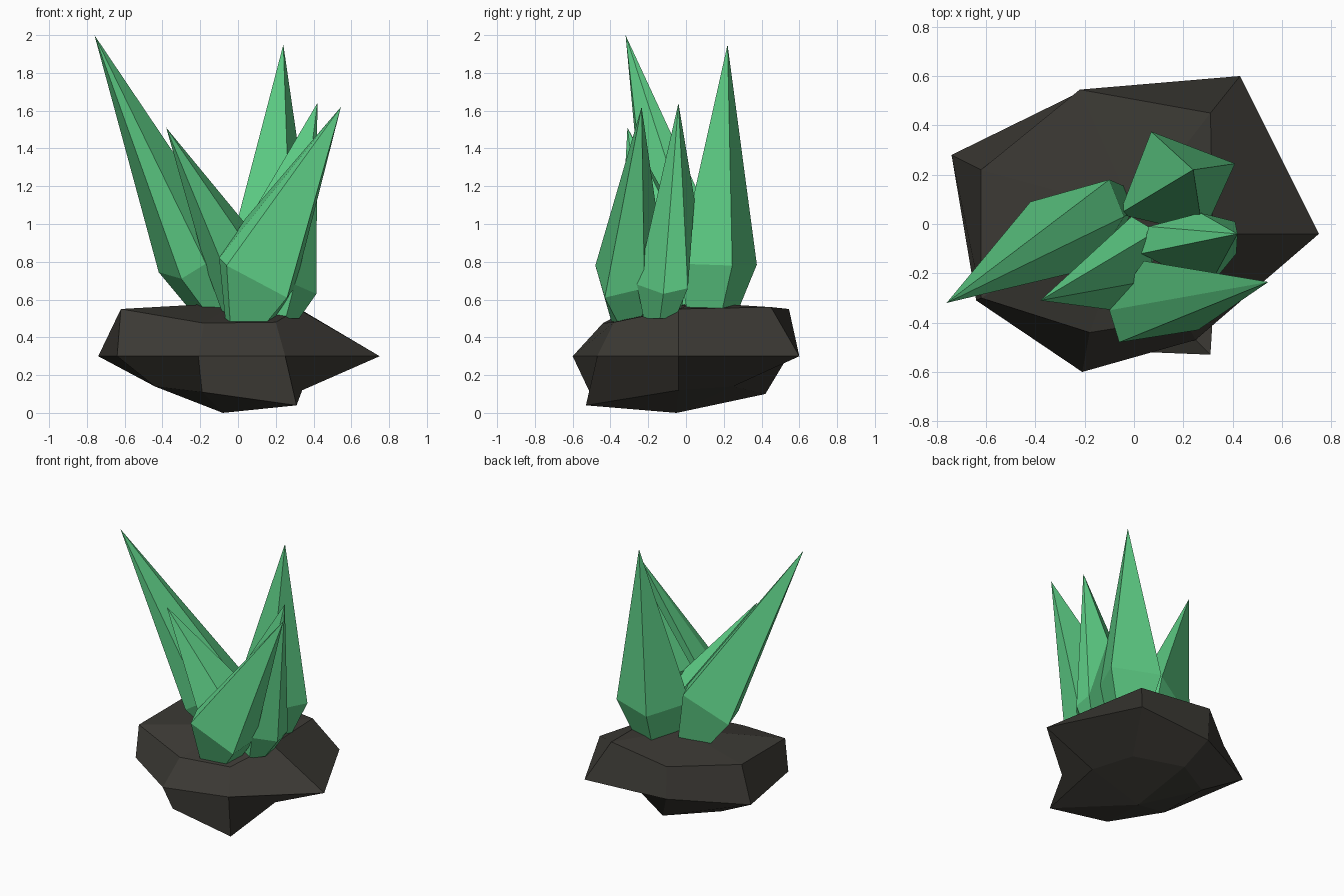
import bpy, bmesh


def material(name, rgb):
    m = bpy.data.materials.new(name)
    m.diffuse_color = (*rgb, 1)
    return m


rock_mat = material("dark_stone", (0.045, 0.042, 0.035))
green_mat = material("crystal_green", (0.11, 0.61, 0.235))


def lofted(name, rings, low, high, mat):
    """Join rings of equal size, closing each end with a fan to a point."""
    bm = bmesh.new()
    loops = [[bm.verts.new(p) for p in ring] for ring in rings]
    n = len(loops[0])
    for a, b in zip(loops, loops[1:]):
        for i in range(n):
            j = (i + 1) % n
            bm.faces.new((a[i], a[j], b[j], b[i]))
    for loop, point in ((loops[0], low), (loops[-1], high)):
        v = bm.verts.new(point)
        for i in range(n):
            bm.faces.new((loop[i], loop[(i + 1) % n], v))
    bmesh.ops.recalc_face_normals(bm, faces=bm.faces)
    mesh = bpy.data.meshes.new(name)
    bm.to_mesh(mesh)
    bm.free()
    mesh.materials.append(mat)
    obj = bpy.data.objects.new(name, mesh)
    bpy.context.collection.objects.link(obj)
    return obj


def crystal(name, tip, shoulder, base, scale=0.62):
    """Pointed crystal: small foot ring, wide tilted shoulder, sharp tip."""
    n = len(shoulder)
    cx = sum(p[0] for p in shoulder) / n
    cy = sum(p[1] for p in shoulder) / n
    foot = [(base[0] + scale * (p[0] - cx), base[1] + scale * (p[1] - cy), base[2])
            for p in shoulder]
    lofted(name, [foot, shoulder], base, tip, green_mat)


# Rock: seven-sided boulder with a wide waist
bottom = [(0.34, -0.04, 0.12), (0.22, 0.25, 0.14), (-0.10, 0.42, 0.10),
          (-0.44, 0.20, 0.14), (-0.44, -0.20, 0.14), (-0.19, -0.51, 0.11),
          (0.31, -0.53, 0.04)]
waist = [(0.75, -0.04, 0.3), (0.43, 0.60, 0.3), (-0.21, 0.54, 0.3),
         (-0.74, 0.28, 0.3), (-0.64, -0.31, 0.3), (-0.21, -0.60, 0.3),
         (0.25, -0.47, 0.3)]
top = [(0.32, -0.04, 0.55), (0.31, 0.45, 0.56), (-0.22, 0.545, 0.55),
       (-0.62, 0.22, 0.55), (-0.62, -0.30, 0.55), (-0.18, -0.44, 0.475),
       (0.20, -0.38, 0.48)]
lofted("rock_base", [bottom, waist, top], (-0.08, -0.05, 0.0), (0, 0.05, 0.585), rock_mat)

# Crystals
crystal("left_tall_crystal", (-0.76, -0.32, 2.0),
        [(-0.42, 0.09, 0.745), (-0.30, -0.20, 0.71), (-0.17, -0.18, 0.79),
         (-0.04, 0.03, 0.93), (-0.10, 0.18, 0.92)], (-0.10, 0.03, 0.52))
crystal("left_short_crystal", (-0.38, -0.31, 1.51),
        [(-0.17, -0.16, 0.77), (-0.08, -0.35, 0.78), (0.06, -0.23, 0.87),
         (0.09, -0.03, 0.94), (-0.01, 0.03, 0.90)], (0.02, -0.14, 0.5))
crystal("back_tall_crystal", (0.24, 0.22, 1.95),
        [(-0.06, 0.04, 0.80), (0.28, -0.04, 0.79), (0.41, 0.245, 0.78),
         (0.07, 0.375, 0.785)], (0.16, 0.13, 0.52))
crystal("right_middle_crystal", (0.42, -0.04, 1.64),
        [(0.03, -0.12, 0.98), (0.30, -0.26, 0.68), (0.415, -0.12, 0.63),
         (0.41, 0.01, 0.66), (0.27, 0.045, 1.13), (0.06, -0.01, 0.98)],
        (0.22, -0.11, 0.5))
crystal("front_right_crystal", (0.545, -0.235, 1.62),
        [(-0.10, -0.35, 0.82), (-0.06, -0.48, 0.78), (0.26, -0.43, 0.61),
         (0.30, -0.22, 0.66), (0.04, -0.15, 1.03)], (0.05, -0.30, 0.485))
